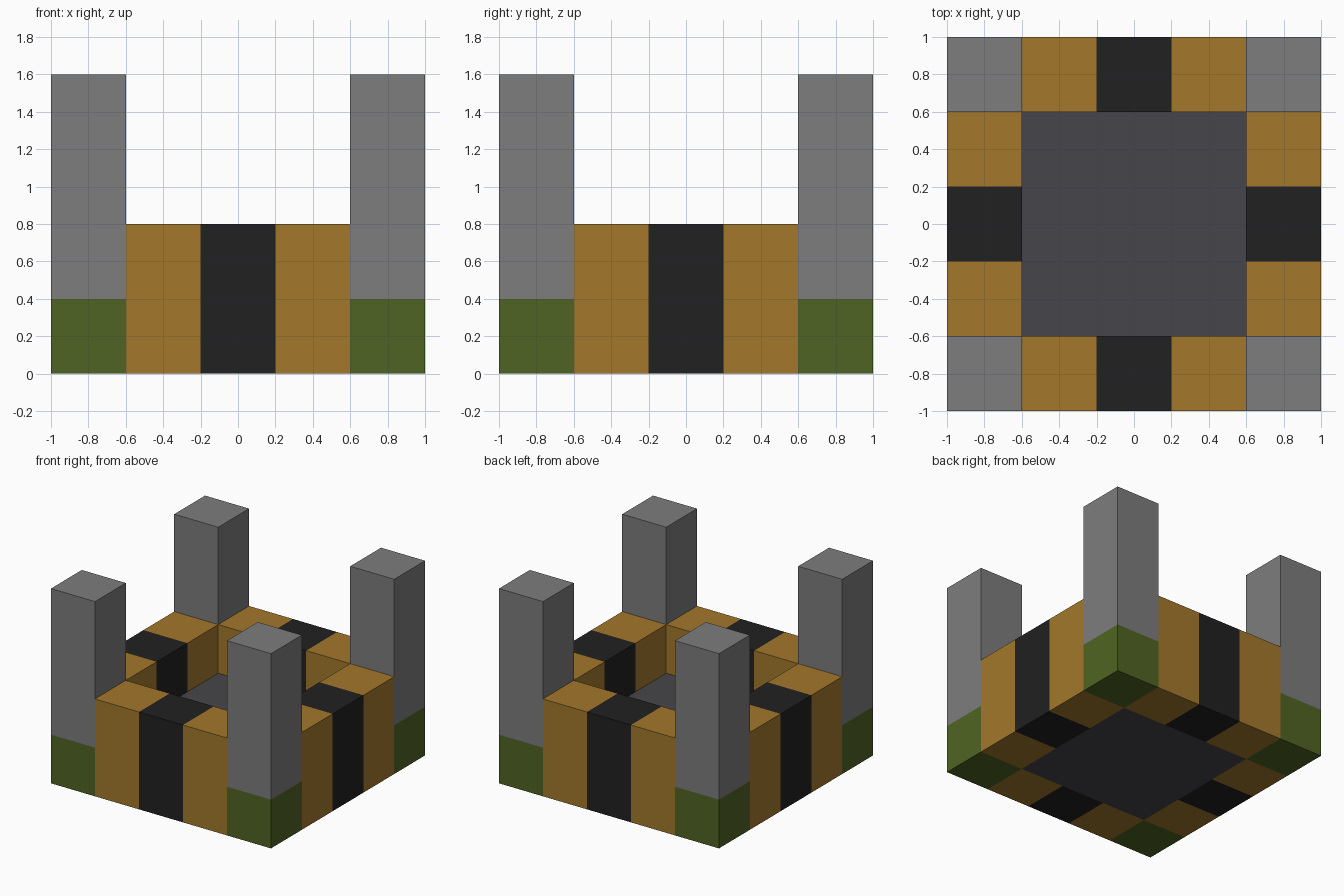
import bpy
import bmesh
from mathutils import Matrix, Vector

cube = bpy.data.objects.get("Cube")
if cube:
    bpy.data.objects.remove(cube, do_unlink=True)


def make_material(name, rgb):
    mat = bpy.data.materials.new(name)
    mat.use_nodes = True
    mat.diffuse_color = (*rgb, 1)
    mat.node_tree.nodes["Principled BSDF"].inputs["Base Color"].default_value = (*rgb, 1)
    return mat


stone = make_material("stone_grey", (0.205, 0.205, 0.205))
moss = make_material("moss_green", (0.08, 0.127, 0.017))
ochre = make_material("ochre", (0.366, 0.188, 0.025))
charcoal = make_material("charcoal", (0.015, 0.015, 0.015))
slate = make_material("slate", (0.061, 0.061, 0.07))

U = 0.4  # one block


def box(name, center, size, z0, z1, mat):
    """Box of the given footprint standing between two heights."""
    mesh = bpy.data.meshes.new(name)
    bm = bmesh.new()
    matrix = (Matrix.Translation((*center, (z0 + z1) / 2))
              @ Matrix.Diagonal((*size, z1 - z0, 1)))
    bmesh.ops.create_cube(bm, size=1, matrix=matrix)
    bm.to_mesh(mesh)
    bm.free()
    mesh.materials.append(mat)
    obj = bpy.data.objects.new(name, mesh)
    bpy.context.collection.objects.link(obj)


# Sunken courtyard floor
box("courtyard_floor", (0, 0), (3 * U, 3 * U), 0, U, slate)

# Corner towers on mossy bases
for depth, y in (("front", -2 * U), ("back", 2 * U)):
    for side, x in (("right", -2 * U), ("left", 2 * U)):
        box(f"{depth}_{side}_tower_base", (x, y), (U, U), 0, U, moss)
        box(f"{depth}_{side}_tower", (x, y), (U, U), U, 4 * U, stone)

# Four walls, each with a dark gate block between two ochre blocks
walls = {"front": Vector((0, -1)), "back": Vector((0, 1)),
         "left": Vector((1, 0)), "right": Vector((-1, 0))}
for wall, out in walls.items():
    along = Vector((-out.y, out.x))
    for label, step, mat in (("wall_start", -1, ochre),
                             ("gate", 0, charcoal),
                             ("wall_end", 1, ochre)):
        box(f"{wall}_{label}", (out * 2 + along * step) * U, (U, U), 0, 2 * U, mat)
